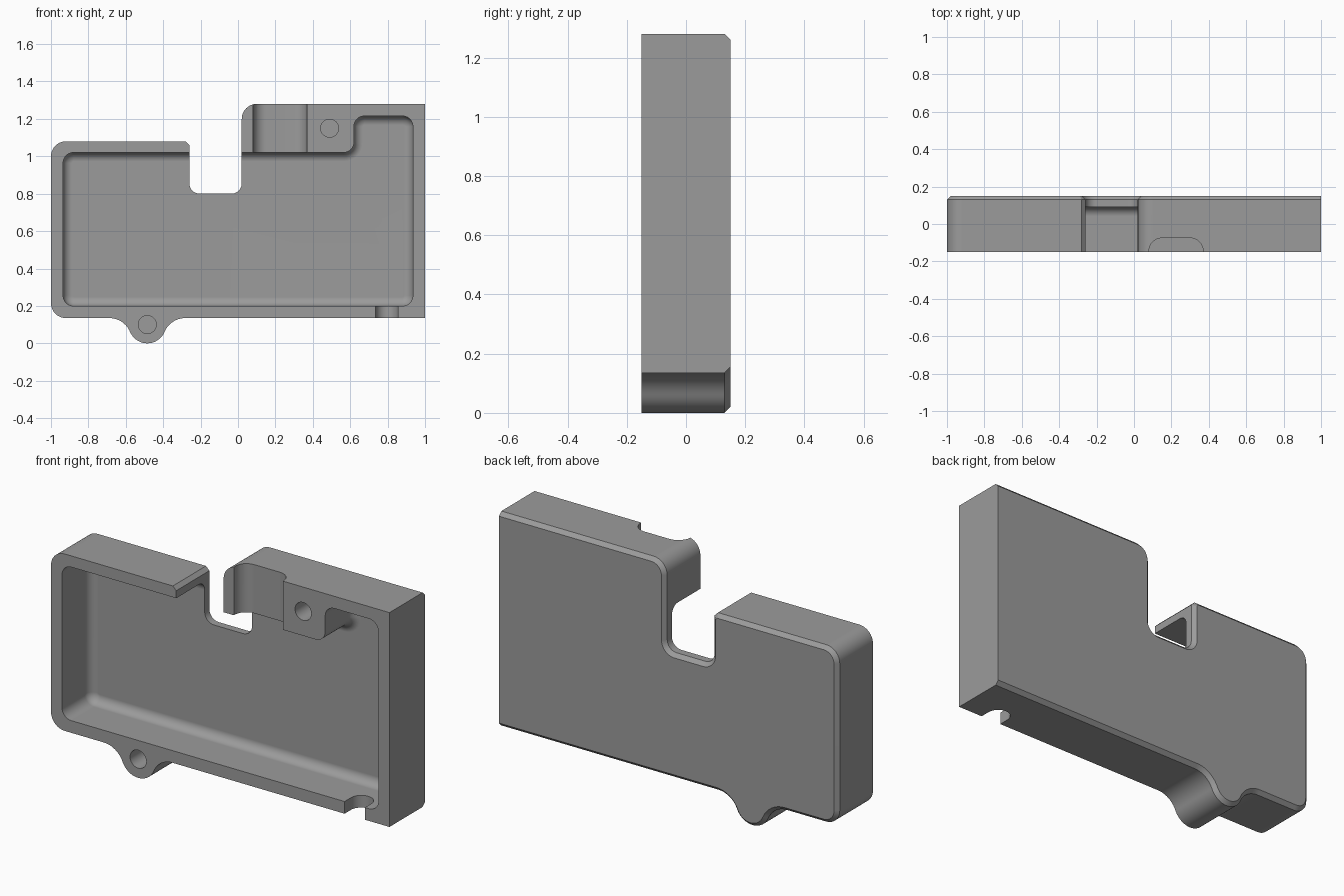
import bpy, bmesh, math
from mathutils import Vector

if "Cube" in bpy.data.objects:
    bpy.data.objects.remove(bpy.data.objects["Cube"])

grey = bpy.data.materials.new("mid grey")
grey.diffuse_color = (0.33, 0.33, 0.33, 1)
grey.use_nodes = True
grey.node_tree.nodes["Principled BSDF"].inputs["Base Color"].default_value = grey.diffuse_color


def arc(cx, cz, r, a0, a1, n=10):
    return [(cx + r * math.cos(math.radians(a0 + (a1 - a0) * i / n)),
             cz + r * math.sin(math.radians(a0 + (a1 - a0) * i / n))) for i in range(n + 1)]


def rounded(corners, n=8):
    """Outline from (x, z, radius) corners; radius 0 keeps the point."""
    out = []
    for i, (x, z, r) in enumerate(corners):
        p = Vector((x, z))
        if r == 0:
            out.append((x, z))
            continue
        a = (Vector(corners[i - 1][:2]) - p).normalized()
        b = (Vector(corners[(i + 1) % len(corners)][:2]) - p).normalized()
        half = a.angle(b) / 2
        t = r / math.tan(half)
        c = p + (a + b).normalized() * (r / math.sin(half))
        s, e = p + a * t - c, p + b * t - c
        total = s.angle(e)
        for k in range(n + 1):
            f = k / n
            q = (s * math.sin((1 - f) * total) + e * math.sin(f * total)) / math.sin(total)
            out.append(tuple(c + q))
    return out


def inset(pts, d):
    """Move a counter-clockwise outline inward by d."""
    out = []
    for i, p in enumerate(pts):
        p = Vector(p)
        u = (p - Vector(pts[i - 1])).normalized()
        v = (Vector(pts[(i + 1) % len(pts)]) - p).normalized()
        n1, n2 = Vector((-u.y, u.x)), Vector((-v.y, v.x))
        out.append(tuple(p + (n1 + n2) * (d / (1 + n1.dot(n2)))))
    return out


def loft(name, rings):
    """Closed solid through rings of 3D points."""
    bm = bmesh.new()
    rows = [[bm.verts.new(p) for p in ring] for ring in rings]
    n = len(rows[0])
    for a, b in zip(rows, rows[1:]):
        for i in range(n):
            j = (i + 1) % n
            bm.faces.new((a[i], a[j], b[j], b[i]))
    bm.faces.new(rows[0])
    bm.faces.new(rows[-1])
    bmesh.ops.recalc_face_normals(bm, faces=bm.faces)
    me = bpy.data.meshes.new(name)
    bm.to_mesh(me)
    bm.free()
    me.materials.append(grey)
    ob = bpy.data.objects.new(name, me)
    bpy.context.collection.objects.link(ob)
    return ob


def at_y(pts, y):
    return [(x, y, z) for x, z in pts]


def at_z(pts, z):
    return [(x, y, z) for x, y in pts]


# Outer shell outline with the screw lug on its lower edge
LX, LZ, LR, FR, BASE = -0.485, 0.10, 0.10, 0.12, 0.135
fz = BASE - FR
fx = math.sqrt((FR + LR) ** 2 - (LZ - fz) ** 2)
tilt = math.degrees(math.atan2(LZ - fz, fx))
lug = (arc(LX - fx, fz, FR, 90, tilt) + arc(LX, LZ, LR, 180 + tilt, 360 - tilt, 18)[1:-1]
       + arc(LX + fx, fz, FR, 180 - tilt, 90))
outline = rounded([(-1, BASE, 0.08)] + [(x, z, 0) for x, z in lug] + [
    (1, BASE, 0), (1, 1.28, 0), (0.02, 1.28, 0.08), (0.02, 0.80, 0.055),
    (-0.26, 0.80, 0.055), (-0.26, 1.06, 0), (-0.28, 1.08, 0), (-1, 1.08, 0.08)])

# Back rim is chamfered everywhere but the straight right side
rim = [(1.0 if p[0] > 0.999 else q[0], q[1]) for p, q in zip(outline, inset(outline, 0.02))]
shell = loft("enclosure_shell", [at_y(outline, -0.15), at_y(outline, 0.13), at_y(rim, 0.15)])

# Pocket with a rounded floor edge
pocket = rounded([(-0.935, 0.2, 0.055), (0.935, 0.2, 0.055), (0.935, 1.215, 0.055),
                  (0.62, 1.215, 0.055), (0.62, 1.02, 0.055), (-0.935, 1.02, 0.055)])
F, FLOOR = 0.048, 0.09
rings = [at_y(pocket, -0.3)]
for k in range(7):
    a = math.pi / 2 * k / 6
    rings.append(at_y(inset(pocket, F * (1 - math.cos(a))), FLOOR - F + F * math.sin(a)))
cutters = [loft("pocket_cutter", rings)]

# Finger scoop in the upper block
scoop = rounded([(0.08, -0.2, 0), (0.37, -0.2, 0), (0.37, -0.15, 0), (0.37, -0.075, 0.07),
                 (0.08, -0.075, 0.07), (0.08, -0.15, 0)])
cutters.append(loft("scoop_cutter", [at_z(scoop, 0.99), at_z(scoop, 1.4)]))

# Cable slot through the lower wall
slot = [(0.735, -0.25), (0.855, -0.25)] + arc(0.795, -0.095, 0.06, 0, 180, 16)
cutters.append(loft("slot_cutter", [at_z(slot, 0.05), at_z(slot, 0.27)]))

# Blind screw holes
for x, z in ((0.49, 1.15), (LX, LZ)):
    ring = arc(x, z, 0.048, 0, 360, 32)[:-1]
    cutters.append(loft("hole_cutter", [at_y(ring, -0.3), at_y(ring, 0.05)]))

bpy.context.view_layer.objects.active = shell
for c in cutters:
    c.hide_render = True
    m = shell.modifiers.new("cut", 'BOOLEAN')
    m.operation, m.solver, m.object = 'DIFFERENCE', 'EXACT', c
    bpy.ops.object.modifier_apply(modifier=m.name)
    bpy.data.objects.remove(c)

# Smooth curves, crisp edges
shell.select_set(True)
bpy.ops.object.shade_smooth_by_angle(angle=math.radians(30))
w = shell.modifiers.new("flat face normals", 'WEIGHTED_NORMAL')
w.keep_sharp = True
